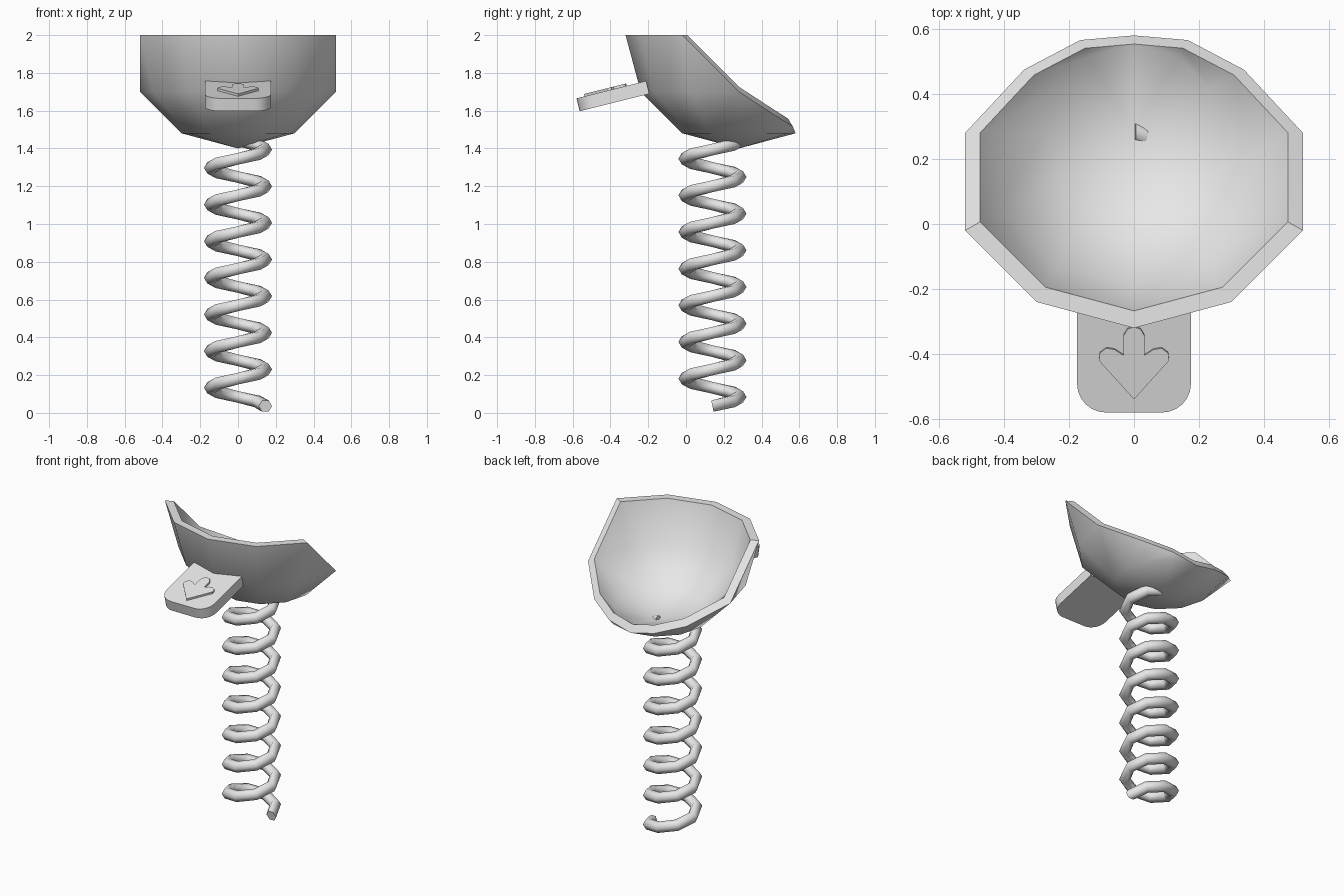
import bpy, bmesh, math
from mathutils import Vector, Matrix

if "Cube" in bpy.data.objects:
    bpy.data.objects.remove(bpy.data.objects["Cube"])

grey = bpy.data.materials.new("light grey")
grey.diffuse_color = (0.8, 0.8, 0.8, 1)
grey.use_nodes = True
grey.node_tree.nodes["Principled BSDF"].inputs["Base Color"].default_value = grey.diffuse_color


def finish(name, bm, angle):
    bmesh.ops.recalc_face_normals(bm, faces=bm.faces)
    mesh = bpy.data.meshes.new(name)
    bm.to_mesh(mesh)
    bm.free()
    mesh.materials.append(grey)
    ob = bpy.data.objects.new(name, mesh)
    bpy.context.collection.objects.link(ob)
    bpy.ops.object.select_all(action='DESELECT')
    ob.select_set(True)
    bpy.context.view_layer.objects.active = ob
    bpy.ops.object.shade_smooth_by_angle(angle=math.radians(angle))
    return ob


def extruded(name, outline, height, matrix, angle=30):
    bm = bmesh.new()
    face = bm.faces.new([bm.verts.new((x, y, 0)) for x, y in outline])
    top = bmesh.ops.extrude_face_region(bm, geom=[face])["geom"]
    bmesh.ops.translate(bm, vec=(0, 0, height),
                        verts=[v for v in top if isinstance(v, bmesh.types.BMVert)])
    bm.transform(matrix)
    return finish(name, bm, angle)


# Bowl: twelve-sided half sphere, its rear rim cut down in steps
CENTRE, R, INNER = Vector((0, 0.28, 2.0)), 0.6, 0.912
RINGS = [(R * math.cos(math.radians(a)), -R * math.sin(math.radians(a)))
         for a in (60, 30, 0)]
LOW_RIM = {0: RINGS[1], 30: (0.39, -0.427), 60: (0.33, -0.485), 90: RINGS[0]}


def bowl_column(deg):
    rim = LOW_RIM.get(deg if deg <= 90 else 180 - deg, RINGS[2])
    if deg > 180:
        rim = RINGS[2]
    pts = [r if r[1] < rim[1] else rim for r in RINGS]
    a = math.radians(deg)
    return [Vector((r * math.cos(a), r * math.sin(a), z)) for r, z in pts]


bm = bmesh.new()
cols = [bowl_column(d) for d in range(0, 360, 30)]
for k in (1, INNER):
    for i, a in enumerate(cols):
        b = cols[(i + 1) % 12]
        strips = [[Vector((0, 0, -R)), a[0], b[0]]]
        strips += [[a[j], a[j + 1], b[j + 1], b[j]] for j in (0, 1)]
        for s in strips:
            pts = [p for n, p in enumerate(s) if (p - s[n - 1]).length > 1e-5]
            if len(pts) > 2:
                bm.faces.new([bm.verts.new(CENTRE + p * k) for p in pts])
# Flat rim joining the outer and inner shells
for i, a in enumerate(cols):
    b = cols[(i + 1) % 12]
    bm.faces.new([bm.verts.new(CENTRE + p)
                  for p in (a[2], b[2], b[2] * INNER, a[2] * INNER)])
bmesh.ops.remove_doubles(bm, verts=bm.verts, dist=1e-4)
finish("bowl", bm, 35)

# Spring: six-sided wire, eight steps per turn
TURN_R, WIRE, PITCH, STEPS = 0.145, 0.035, 0.194, 58
bm = bmesh.new()
rings = []
for i in range(STEPS + 1):
    t = math.tau * i / 8
    out = Vector((math.cos(t), math.sin(t), 0))
    along = Vector((-math.sin(t) * TURN_R, math.cos(t) * TURN_R,
                    PITCH / math.tau)).normalized()
    up = out.cross(along)
    mid = Vector((0, 0.14, 0.036 + PITCH * i / 8)) + out * TURN_R
    rings.append([bm.verts.new(mid + WIRE * (out * math.cos(k * math.pi / 3)
                                             + up * math.sin(k * math.pi / 3)))
                  for k in range(6)])
for p, q in zip(rings, rings[1:]):
    for k in range(6):
        bm.faces.new((p[k - 1], p[k], q[k], q[k - 1]))
bm.faces.new(rings[0])
bm.faces.new(rings[-1])
finish("spring", bm, 65)

# Tab: plate with two rounded front corners, tilted up toward the bowl
TILT = Matrix.Translation((0, -0.58, 1.665)) @ Matrix.Rotation(math.radians(14), 4, 'X')
W, L, C = 0.175, 0.38, 0.09
corner = [(W - C + C * math.sin(a), C - C * math.cos(a))
          for a in (math.radians(15 * n) for n in range(7))]
outline = corner + [(W, L), (-W, L)] + [(-x, y) for x, y in reversed(corner)]
extruded("tab", outline, -0.07, TILT)

# Raised arrow on the tab, half outline mirrored
half = [(0.033, 0.185), (0.06, 0.203), (0.085, 0.207), (0.105, 0.192), (0.108, 0.168)]
stem = [(0.033, 0.245), (0.02, 0.268)]
right = [(0, 0.045)] + half[::-1] + stem
arrow = right + [(0, 0.274)] + [(-x, y) for x, y in reversed(right[1:])]
extruded("raised_arrow", arrow, 0.013, TILT)
